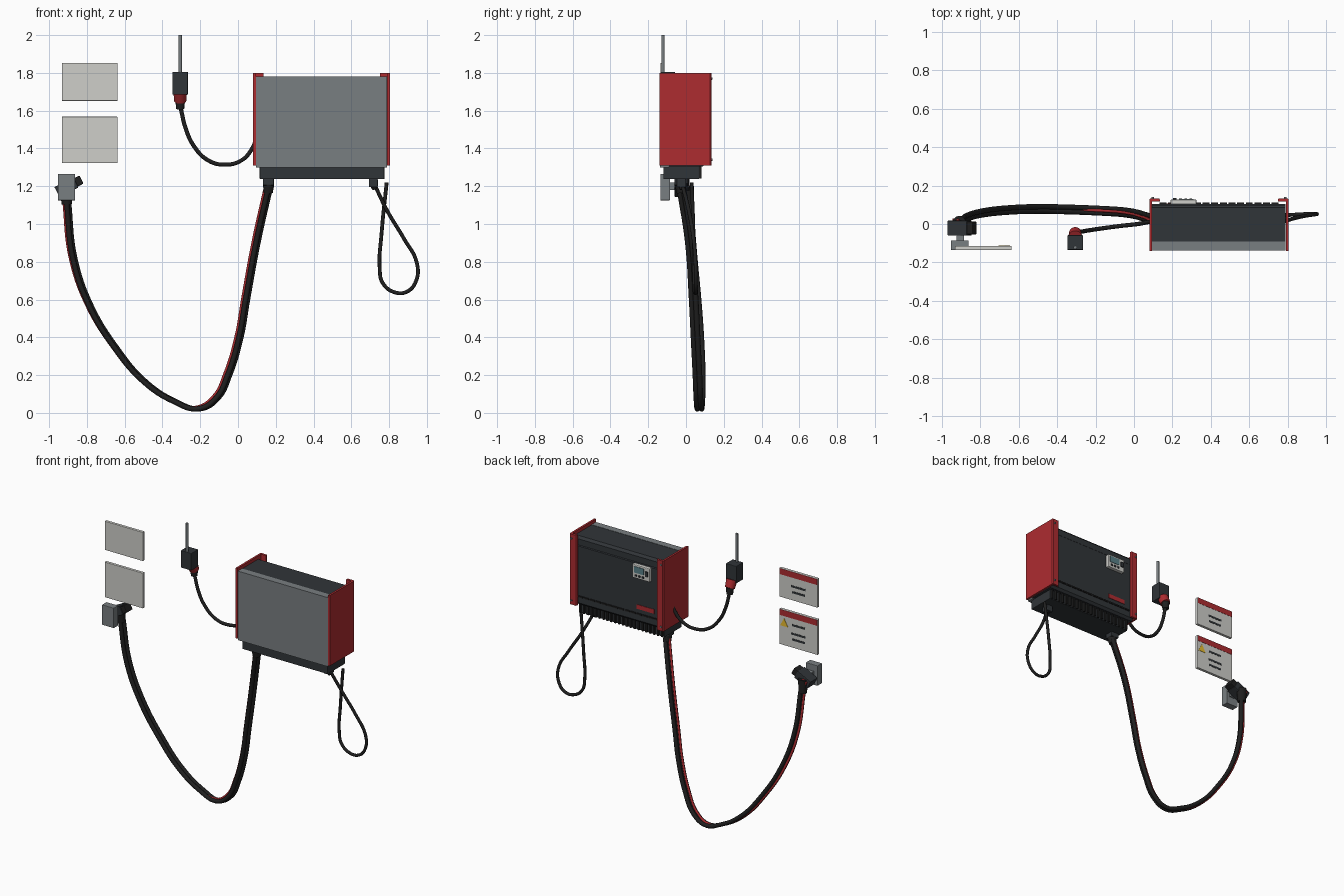
import bpy, bmesh, math
from mathutils import Vector, Matrix

if "Cube" in bpy.data.objects:
    bpy.data.objects.remove(bpy.data.objects["Cube"])


def mat(name, r, g, b):
    m = bpy.data.materials.new(name)
    m.diffuse_color = (r, g, b, 1)
    m.use_nodes = True
    m.node_tree.nodes["Principled BSDF"].inputs["Base Color"].default_value = m.diffuse_color
    return m


RED = mat("red", 0.42, 0.025, 0.03)
DARK = mat("dark", 0.03, 0.035, 0.04)
BLACK = mat("black", 0.014, 0.014, 0.014)
STEEL = mat("steel", 0.19, 0.21, 0.22)
PALE = mat("pale", 0.62, 0.62, 0.59)
YELLOW = mat("yellow", 0.8, 0.5, 0.03)
SCREEN = mat("screen", 0.1, 0.22, 0.25)


def finish(bm, name, m, bevel=0):
    me = bpy.data.meshes.new(name)
    bmesh.ops.recalc_face_normals(bm, faces=bm.faces)
    bm.to_mesh(me)
    bm.free()
    ob = bpy.data.objects.new(name, me)
    bpy.context.collection.objects.link(ob)
    me.materials.append(m)
    if bevel:
        b = ob.modifiers.new("bevel", "BEVEL")
        b.width, b.segments, b.limit_method = bevel, 2, "ANGLE"
    return ob


def add_box(bm, x0, x1, y0, y1, z0, z1):
    mtx = Matrix.Translation(((x0 + x1) / 2, (y0 + y1) / 2, (z0 + z1) / 2)) \
        @ Matrix.Diagonal((x1 - x0, y1 - y0, z1 - z0, 1))
    bmesh.ops.create_cube(bm, size=1, matrix=mtx)


def boxes(name, m, items, bevel=0):
    bm = bmesh.new()
    for it in items:
        add_box(bm, *it)
    return finish(bm, name, m, bevel)


def prism(name, m, pts, vec, bevel=0):
    bm = bmesh.new()
    f = bm.faces.new([bm.verts.new(p) for p in pts])
    r = bmesh.ops.extrude_face_region(bm, geom=[f])
    vs = [v for v in r["geom"] if isinstance(v, bmesh.types.BMVert)]
    bmesh.ops.translate(bm, verts=vs, vec=vec)
    return finish(bm, name, m, bevel)


def smooth(ob):
    bpy.ops.object.select_all(action="DESELECT")
    ob.select_set(True)
    bpy.context.view_layer.objects.active = ob
    bpy.ops.object.shade_smooth_by_angle(angle=math.radians(40))


def rods(name, m, items, seg=20):
    # each item: start point, end point, start radius, end radius
    bm = bmesh.new()
    for a, b, r0, r1 in items:
        a, b = Vector(a), Vector(b)
        d = b - a
        mtx = Matrix.Translation((a + b) / 2) @ d.to_track_quat("Z", "Y").to_matrix().to_4x4()
        bmesh.ops.create_cone(bm, cap_ends=True, segments=seg, radius1=r0, radius2=r1,
                              depth=d.length, matrix=mtx)
    ob = finish(bm, name, m)
    smooth(ob)
    return ob


def cable(name, m, pts, r, off=(0, 0, 0)):
    cu = bpy.data.curves.new(name, "CURVE")
    cu.dimensions, cu.bevel_depth, cu.bevel_resolution = "3D", r, 3
    cu.resolution_u, cu.use_fill_caps = 8, True
    sp = cu.splines.new("BEZIER")
    sp.bezier_points.add(len(pts) - 1)
    for bp, p in zip(sp.bezier_points, pts):
        bp.co = Vector(p) + Vector(off)
        bp.handle_left_type = bp.handle_right_type = "AUTO"
    ob = bpy.data.objects.new(name, cu)
    bpy.context.collection.objects.link(ob)
    cu.materials.append(m)
    bpy.ops.object.select_all(action="DESELECT")
    ob.select_set(True)
    bpy.context.view_layer.objects.active = ob
    bpy.ops.object.convert(target="MESH")
    smooth(bpy.context.object)


# Charger housing: rear plate, dark front shell with folded top edge, base tray
CX = 0.4425
boxes("rear_plate", STEEL, [(0.095, 0.79, -0.137, -0.09, 1.30, 1.78)])
prism("front_shell", DARK, [(0.095, y, z) for y, z in
      [(-0.09, 1.305), (0.09, 1.305), (0.105, 1.32), (0.105, 1.715), (0.10, 1.72),
       (0.10, 1.762), (0.085, 1.778), (-0.09, 1.778)]], (0.695, 0, 0))
boxes("base_tray", DARK, [(0.115, 0.775, -0.12, 0.07, 1.237, 1.305)], 0.004)
boxes("base_fins", BLACK, [(x - 0.006, x + 0.006, 0.065, 0.083, 1.24, 1.306)
                           for x in [0.13 + i * 0.63 / 21 for i in range(22)]])
boxes("vent_louvres", BLACK, [(x - 0.018, x + 0.018, 0.10, 0.112, 1.362, 1.372)
                              for x in [0.15 + i * 0.045 for i in range(14)]])

# Red side panels with inward front flange, mirrored about the housing centre
for side, s in (("left", -1), ("right", 1)):
    prof = [(0.348, -0.14), (0.362, -0.14), (0.362, 0.128), (0.357, 0.134), (0.312, 0.134),
            (0.308, 0.128), (0.308, 0.118), (0.348, 0.118)]
    prism(side + "_side_panel", RED, [(CX + s * x, y, 1.31) for x, y in prof], (0, 0, 0.49))
    rods(side + "_flange_screws", STEEL, [((CX + s * 0.345, 0.13, z), (CX + s * 0.345, 0.141, z),
                                           0.007, 0.006) for z in (1.34, 1.77)], 12)

# Display with screen and keys, red label
boxes("display_frame", PALE, [(0.19, 0.325, 0.10, 0.128, 1.62, 1.715)], 0.006)
boxes("display_screen", SCREEN, [(0.235, 0.31, 0.12, 0.131, 1.66, 1.703)])
boxes("display_keys", DARK, [(x, x + 0.014, 0.12, 0.133, 1.635, 1.648)
                             for x in (0.235, 0.262, 0.289)] +
      [(0.203, 0.222, 0.12, 0.135, 1.655, 1.69)])
boxes("red_label", RED, [(0.17, 0.305, 0.10, 0.108, 1.40, 1.43)])

# Cable glands under the base
boxes("gland_blocks", DARK, [(0.132, 0.19, -0.06, 0.0, 1.205, 1.24),
                             (0.693, 0.74, -0.05, 0.0, 1.195, 1.24)], 0.004)
rods("gland_nuts", BLACK, [((0.162, -0.03, 1.21), (0.16, -0.025, 1.165), 0.03, 0.024),
                           ((0.718, -0.025, 1.2), (0.722, -0.02, 1.185), 0.016, 0.012)])

# Charging lead bundle: two black cables and one thin red one
lead = [(0.16, -0.025, 1.19), (0.095, 0.02, 0.9), (0.04, 0.04, 0.6), (0.005, 0.05, 0.4),
        (-0.055, 0.06, 0.2), (-0.115, 0.065, 0.08), (-0.21, 0.07, 0.022),
        (-0.34, 0.075, 0.06), (-0.5, 0.078, 0.165), (-0.65, 0.073, 0.34),
        (-0.79, 0.058, 0.57), (-0.875, 0.035, 0.82), (-0.908, 0.01, 1.12)]
cable("lead_cable_front", BLACK, lead, 0.014, (0.0, -0.011, 0))
cable("lead_cable_back", BLACK, lead, 0.014, (0.011, 0.012, 0))
cable("lead_signal_cable", RED, lead, 0.008, (-0.015, 0.002, 0.008))

# Spare loop on the right, mains cable on the left
cable("spare_loop", BLACK, [(0.722, -0.02, 1.21), (0.79, 0.015, 1.07), (0.88, 0.04, 0.92),
      (0.945, 0.05, 0.8), (0.945, 0.7, 0.0)[:1] + (0.052, 0.705), (0.895, 0.052, 0.642),
      (0.825, 0.048, 0.64), (0.765, 0.045, 0.69), (0.75, 0.042, 0.77), (0.76, 0.04, 0.95),
      (0.787, 0.03, 1.22)], 0.01)
cable("mains_cable", BLACK, [(0.1, 0.012, 1.46), (0.075, 0.01, 1.4), (0.02, 0.0, 1.338),
      (-0.07, -0.01, 1.314), (-0.16, -0.022, 1.338), (-0.235, -0.033, 1.415),
      (-0.275, -0.04, 1.5), (-0.305, -0.045, 1.62)], 0.011)

# Wall socket, tilted red plug and conduit
boxes("wall_socket", DARK, [(-0.347, -0.265, -0.135, -0.058, 1.685, 1.805)], 0.004)
rods("mains_plug", RED, [((-0.306, -0.068, 1.70), (-0.306, -0.045, 1.65), 0.036, 0.032)])
rods("mains_plug_grip", BLACK, [((-0.306, -0.046, 1.655), (-0.306, -0.044, 1.608), 0.026, 0.021)])
rods("conduit", STEEL, [((-0.306, -0.122, 1.79), (-0.306, -0.122, 2.0), 0.009, 0.009)])

# Wall signs: plate, red header, plain print bars, warning triangle
for name, z0, z1 in (("upper", 1.652, 1.852), ("lower", 1.323, 1.568)):
    boxes(name + "_sign", PALE, [(-0.932, -0.638, -0.135, -0.115, z0, z1)], 0.002)
    boxes(name + "_sign_header", RED, [(-0.93, -0.64, -0.12, -0.1135, z1 - 0.042, z1 - 0.002)])
    rows = [(0.05, z0 + 0.05), (0.055, z0 + 0.09)]
    if name == "lower":
        rows.append((0.05, z0 + 0.15))
    boxes(name + "_sign_bars", DARK, [(-0.785 - w, -0.785 + w, -0.12, -0.1135, z, z + 0.014)
                                      for w, z in rows])
prism("warning_triangle", YELLOW, [(-0.705, -0.12, 1.455), (-0.645, -0.12, 1.455),
                                   (-0.675, -0.12, 1.51)], (0, 0.007, 0))

# Connector parked on its wall bracket
boxes("wall_bracket", STEEL, [(-0.953, -0.862, -0.135, -0.085, 1.125, 1.265)], 0.003)
boxes("bracket_peg", STEEL, [(-0.925, -0.885, -0.09, -0.05, 1.18, 1.22)])
tilt = Matrix.Translation((-0.898, -0.018, 1.2)) @ Matrix.Rotation(math.radians(-27), 4, "Y")
for name, m, parts in (
        ("connector_body", DARK, [(-0.068, 0.045, -0.042, 0.036, -0.03, 0.03)]),
        ("connector_mouth", BLACK, [(0.04, 0.078, -0.036, 0.03, -0.024, 0.024)]),
        ("connector_latch", RED, [(-0.05, -0.01, 0.03, 0.046, -0.012, 0.012)])):
    ob = boxes(name, m, parts, 0.004)
    ob.matrix_world = tilt
rods("connector_sleeve", BLACK, [((-0.91, 0.008, 1.2), (-0.907, 0.013, 1.105), 0.034, 0.027)])
